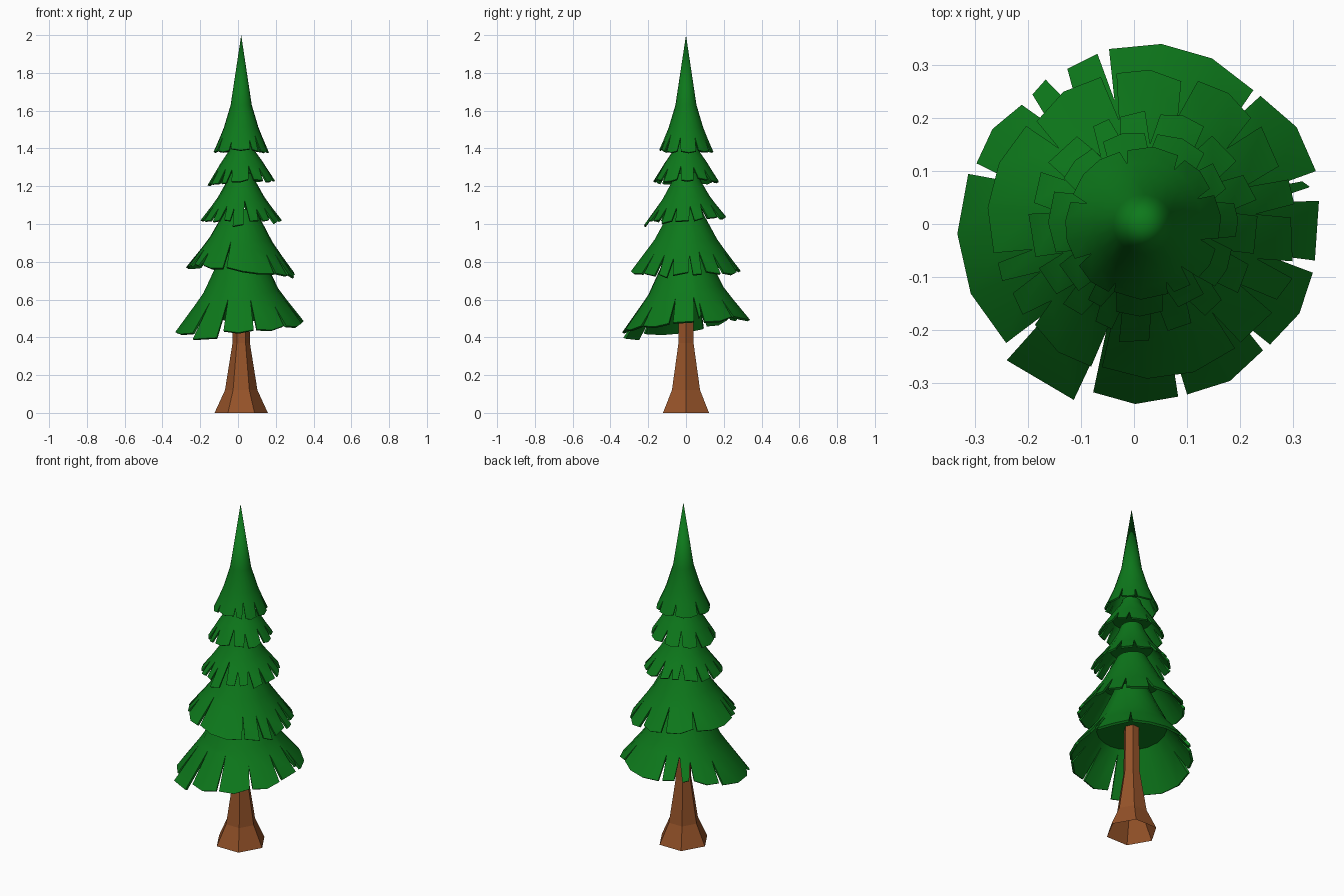
import bpy, bmesh, random
from math import sin, cos, radians

if "Cube" in bpy.data.objects:
    bpy.data.objects.remove(bpy.data.objects["Cube"])

CX = 0.017  # trunk axis


def material(name, rgb):
    m = bpy.data.materials.new(name)
    m.diffuse_color = (*rgb, 1)
    m.use_nodes = True
    m.node_tree.nodes["Principled BSDF"].inputs["Base Color"].default_value = m.diffuse_color
    return m


GREEN = material("needles", (0.004, 0.19, 0.011))
BROWN = material("bark", (0.30, 0.085, 0.022))


def finish(bm, name, mat):
    bmesh.ops.remove_doubles(bm, verts=bm.verts, dist=1e-5)
    me = bpy.data.meshes.new(name)
    bm.to_mesh(me)
    bm.free()
    me.materials.append(mat)
    ob = bpy.data.objects.new(name, me)
    bpy.context.collection.objects.link(ob)
    return ob


def polar(r, z, deg, lean=(0, 0)):
    a = radians(deg)
    x, y = r * cos(a), r * sin(a)
    return (CX + x, y, z + lean[0] * x + lean[1] * y)


def tier(name, profile, notches, seed, thick, lean=(0, 0)):
    """Skirt of branches. profile: (r, z) from top to hem; slits open in the last span.
    notches: (angle, half width in degrees, slit start 0..1, reach of the leaf that follows).
    lean: slope of the whole skirt along x and y."""
    rnd = random.Random(seed)
    bm = bmesh.new()
    (r0, z0), (r1, z1) = profile[-2:]
    hub = bm.verts.new((CX, 0, z0 - thick * 0.4))
    for i, (a, w, t, reach) in enumerate(notches):
        b, wb, tb, _ = notches[(i + 1) % len(notches)]
        span = (b - a) % 360
        n = max(1, round(span / 19))
        tilt = rnd.uniform(-0.05, 0.05)
        cols, inner = [], []
        for k in range(n + 1):
            f = k / n
            ang = a + f * span
            s = t + f * (tb - t)
            e = reach + tilt * (2 * f - 1) + (0.05 if 0 < k < n else -0.01)
            rows = [(r, z, ang) for r, z in profile[:-1]]
            rows.append((r0 + (r1 - r0) * s * 0.96, z0 + (z1 - z0) * s, ang))
            rows.append((r0 + (r1 - r0) * e, z0 + (z1 - z0) * e, a + w + f * (span - w - wb)))
            cols.append([bm.verts.new(polar(*p, lean)) for p in rows])
            inner.append([bm.verts.new(polar(r - thick * 0.85, z - thick * 0.5, q, lean))
                          for r, z, q in rows[-3:]])
        for k in range(n):
            c, d, p, q = cols[k], cols[k + 1], inner[k], inner[k + 1]
            for j in range(len(c) - 1):               # outside
                bm.faces.new((c[j], c[j + 1], d[j + 1], d[j]))
            for j in range(2):                        # underside
                bm.faces.new((p[j], q[j], q[j + 1], p[j + 1]))
            bm.faces.new((c[-1], p[-1], q[-1], d[-1]))  # hem
            bm.faces.new((p[0], hub, q[0]))           # closed core underneath
        c, p, d, q = cols[0], inner[0], cols[-1], inner[-1]
        bm.faces.new((c[-2], p[-2], p[-1], c[-1]))    # slit sides
        bm.faces.new((d[-1], q[-1], q[-2], d[-2]))
    bmesh.ops.remove_doubles(bm, verts=bm.verts, dist=1e-5)
    bmesh.ops.dissolve_degenerate(bm, edges=bm.edges, dist=1e-5)
    ob = finish(bm, name, GREEN)
    bpy.ops.object.select_all(action="DESELECT")
    ob.select_set(True)
    bpy.context.view_layer.objects.active = ob
    bpy.ops.object.shade_smooth_by_angle(angle=radians(35))


# Trunk: flared hexagonal column, open underneath
bm = bmesh.new()
rings = [[bm.verts.new(polar(r, z, 60 * k)) for k in range(6)]
         for r, z in [(0.141, 0), (0.086, 0.12), (0.046, 0.37), (0.042, 0.66)]]
for lo, hi in zip(rings, rings[1:]):
    for k in range(6):
        m = (k + 1) % 6
        bm.faces.new((lo[k], lo[m], hi[m], hi[k]))
finish(bm, "trunk", BROWN)

# Branch tiers, bottom to top
tier("branches_bottom", [(0.1, 0.86), (0.14, 0.77), (0.2, 0.645), (0.335, 0.465)],
     [(-137, 2, 0.2, 1.19), (-109, 2.5, 0.1, 0.98), (-77, 1.5, 0.1, 0.97),
      (-45, 1.5, 0.4, 0.98), (-14, 2, 0.25, 0.99), (10, 2.5, 0.25, 0.87),
      (16, 1, 0.4, 1.0), (49, 1.5, 0.4, 0.98), (103, 2, 0.3, 0.96),
      (120, 4, 0.3, 0.93), (133, 2.5, 0.4, 0.95), (162, 2, 0.4, 1.06)],
     3, 0.014, (0.045, 0.1))
tier("branches_lower", [(0.08, 1.08), (0.105, 1.03), (0.165, 0.92), (0.288, 0.755)],
     [(-167, 2, 0.4, 0.98), (-155, 3, 0.4, 0.95), (-140, 3, 0.5, 0.96),
      (-108, 2, 0.1, 0.99), (-52, 1.5, 0.4, 1.04), (-32, 2.5, 0.4, 1.06),
      (-17, 3, 0.5, 0.98), (5, 2.5, 0.4, 1.0), (20, 3, 0.3, 0.97),
      (42, 2.5, 0.4, 1.0), (72, 3, 0.4, 0.97), (103, 3, 0.3, 0.97),
      (138, 2, 0.4, 1.0)], 5, 0.013, (-0.08, 0))
tier("branches_middle", [(0.06, 1.27), (0.08, 1.22), (0.125, 1.14), (0.215, 1.02)],
     [(-160, 3, 0.4, 0.97), (-138, 3, 0.4, 0.95), (-120, 4, 0.3, 0.9),
      (-104, 2.5, 0.4, 1.1), (-82, 5, 0.05, 0.92), (-60, 4, 0.4, 0.92),
      (-40, 4, 0.4, 1.03), (-18, 3, 0.4, 1.02), (8, 4, 0.4, 1.0),
      (30, 4, 0.3, 0.97), (55, 3, 0.4, 0.98), (85, 4, 0.3, 0.95),
      (105, 3, 0.5, 0.92), (122, 5, 0.3, 0.95), (150, 3, 0.4, 0.98),
      (172, 3, 0.4, 1.0)], 7, 0.011, (0, 0.07))
tier("branches_upper", [(0.05, 1.43), (0.06, 1.4), (0.115, 1.32), (0.174, 1.225)],
     [(-158, 4, 0.3, 1.03), (-130, 4, 0.2, 1.03), (-112, 5, 0.3, 0.95),
      (-72, 5, 0.1, 0.98), (-45, 4, 0.3, 1.05), (-12, 4, 0.2, 1.04),
      (18, 5, 0.3, 0.97), (45, 4, 0.4, 1.0), (85, 4, 0.3, 0.97),
      (120, 4, 0.2, 0.97), (155, 5, 0.3, 1.03)], 9, 0.010, (0.07, 0))
tier("branches_top", [(0, 2.0), (0.056, 1.63), (0.092, 1.51), (0.145, 1.385)],
     [(-150, 3, 0.4, 0.98), (-115, 2, 0.6, 0.9), (-68, 2.5, 0.5, 0.97),
      (-48, 4, 0.3, 1.0), (-15, 4, 0.4, 1.0), (25, 3, 0.4, 0.97),
      (60, 3, 0.5, 0.98), (105, 3, 0.5, 0.97), (160, 3, 0.4, 0.98)], 11, 0.009)
